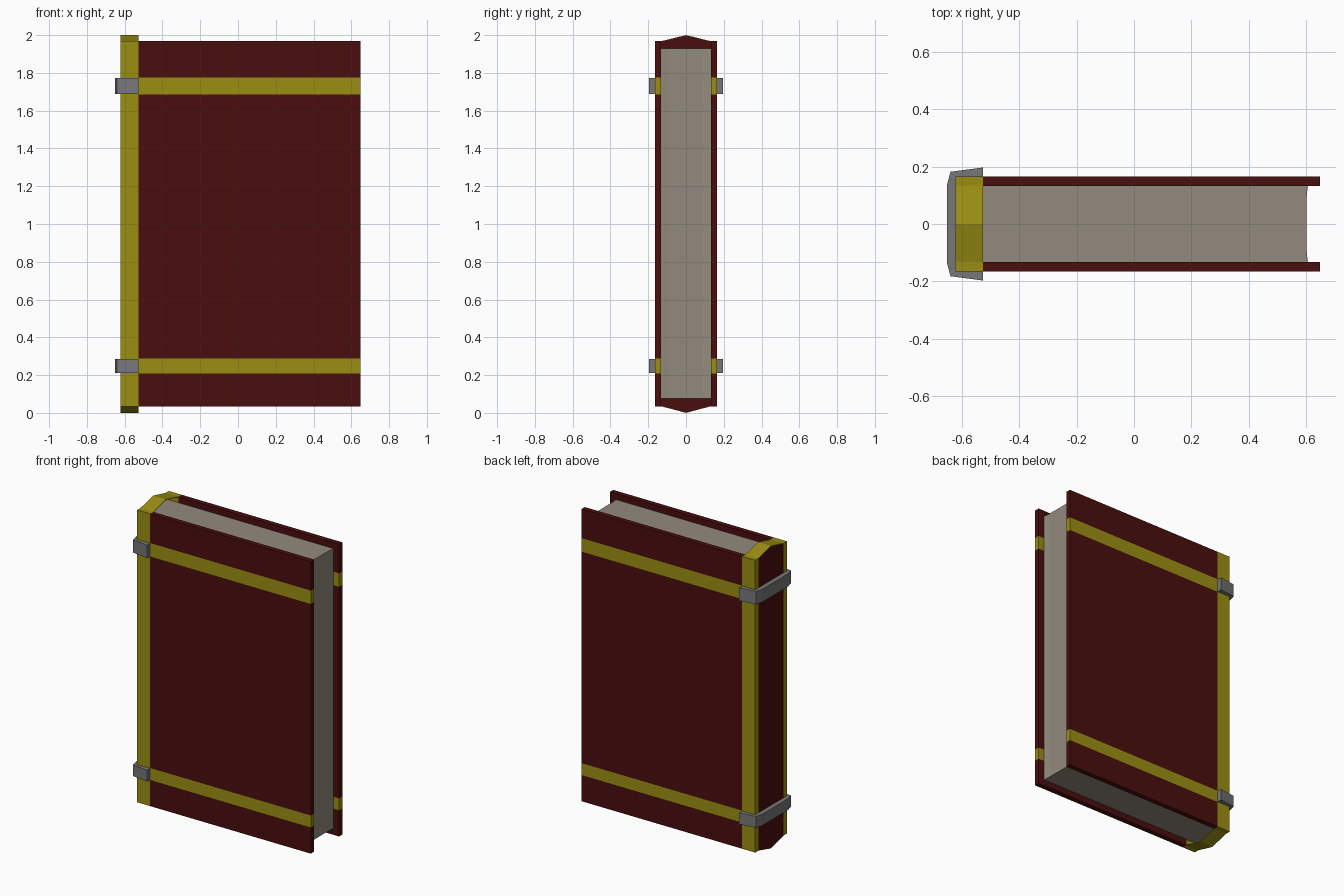
import bpy, bmesh
from mathutils import Vector

cube = bpy.data.objects.get("Cube")
if cube:
    bpy.data.objects.remove(cube, do_unlink=True)


def material(name, r, g, b):
    m = bpy.data.materials.new(name)
    m.use_nodes = True
    m.diffuse_color = (r, g, b, 1)
    m.node_tree.nodes["Principled BSDF"].inputs["Base Color"].default_value = (r, g, b, 1)
    return m


RED = material("dark red leather", 0.068, 0.0045, 0.0045)
GOLD = material("gold trim", 0.325, 0.275, 0.006)
PAPER = material("aged paper", 0.29, 0.255, 0.205)
STEEL = material("grey metal", 0.185, 0.185, 0.19)


def prism(name, profile, start, depth, mats, cuts=(), rule=None):
    """Extrude a closed profile by depth, slice it at the cuts, colour it by rule."""
    bm = bmesh.new()
    face = bm.faces.new([bm.verts.new(start(a, b)) for a, b in profile])
    moved = bmesh.ops.extrude_face_region(bm, geom=[face])["geom"]
    bmesh.ops.translate(bm, vec=Vector(depth),
                        verts=[v for v in moved if isinstance(v, bmesh.types.BMVert)])
    for point, normal in cuts:
        bmesh.ops.bisect_plane(bm, geom=bm.verts[:] + bm.edges[:] + bm.faces[:],
                               plane_co=point, plane_no=normal)
    bmesh.ops.recalc_face_normals(bm, faces=bm.faces[:])
    if rule:
        for f in bm.faces:
            f.material_index = rule(f.calc_center_median())
    mesh = bpy.data.meshes.new(name)
    bm.to_mesh(mesh)
    bm.free()
    for m in mats:
        mesh.materials.append(m)
    ob = bpy.data.objects.new(name, mesh)
    bpy.context.collection.objects.link(ob)
    return ob


# Main dimensions
BACK, HINGE, FORE = -0.622, -0.527, 0.648
INNER, OUTER = 0.132, 0.165
LOW, HIGH = 0.035, 1.968
BANDS = ((0.208, 0.287), (1.686, 1.775))


# Covers, with gold bands and a gold hinge strip
def cover_colour(c):
    return int(c.x < HINGE or any(a < c.z < b for a, b in BANDS))


cover_cuts = [((HINGE, 0, 0), (1, 0, 0))]
cover_cuts += [((0, 0, z), (0, 0, 1)) for band in BANDS for z in band]
for name, y in (("front_cover", -OUTER), ("back_cover", INNER)):
    prism(name, [(BACK, LOW), (FORE, LOW), (FORE, HIGH), (BACK, HIGH)],
          lambda x, z: (x, y, z), (0, OUTER - INNER, 0),
          (RED, GOLD), cover_cuts, cover_colour)

# Page block with a slightly hollow fore edge
prism("pages", [(-0.61, -INNER), (0.606, -INNER), (0.601, -0.09),
                (0.601, 0.09), (0.606, INNER), (-0.61, INNER)],
      lambda x, y: (x, y, 0.076), (0, 0, 1.852), (PAPER,))

# Spine panel with peaked ends
THIN = 0.003
PEAK = 2.0 - THIN
prism("spine_panel", [(-INNER, LOW), (0, THIN), (INNER, LOW),
                      (INNER, HIGH - THIN), (0, PEAK), (-INNER, HIGH - THIN)],
      lambda y, z: (BACK, y, z), (0.01, 0, 0), (RED,))

# Folded gold caps over both ends of the spine
for name, edge, tip, t in (("top_cap", HIGH, 2.0, -THIN), ("bottom_cap", LOW, 0.0, THIN)):
    prism(name, [(-INNER, edge), (0, tip), (INNER, edge),
                 (INNER, edge + t), (0, tip + t), (-INNER, edge + t)],
          lambda y, z: (BACK, y, z), (HINGE - BACK, 0, 0), (GOLD,))

# Metal clasps wrapped round the spine
half = [(HINGE, OUTER), (HINGE, 0.197), (-0.64, 0.182), (-0.652, 0.135)]
outline = [(BACK, OUTER)] + half
outline += [(x, -y) for x, y in reversed(outline)]
for name, (z0, z1) in zip(("lower_clasp", "upper_clasp"), BANDS):
    prism(name, outline, lambda x, y: (x, y, z0 + 0.002),
          (0, 0, z1 - z0 - 0.004), (STEEL,))
